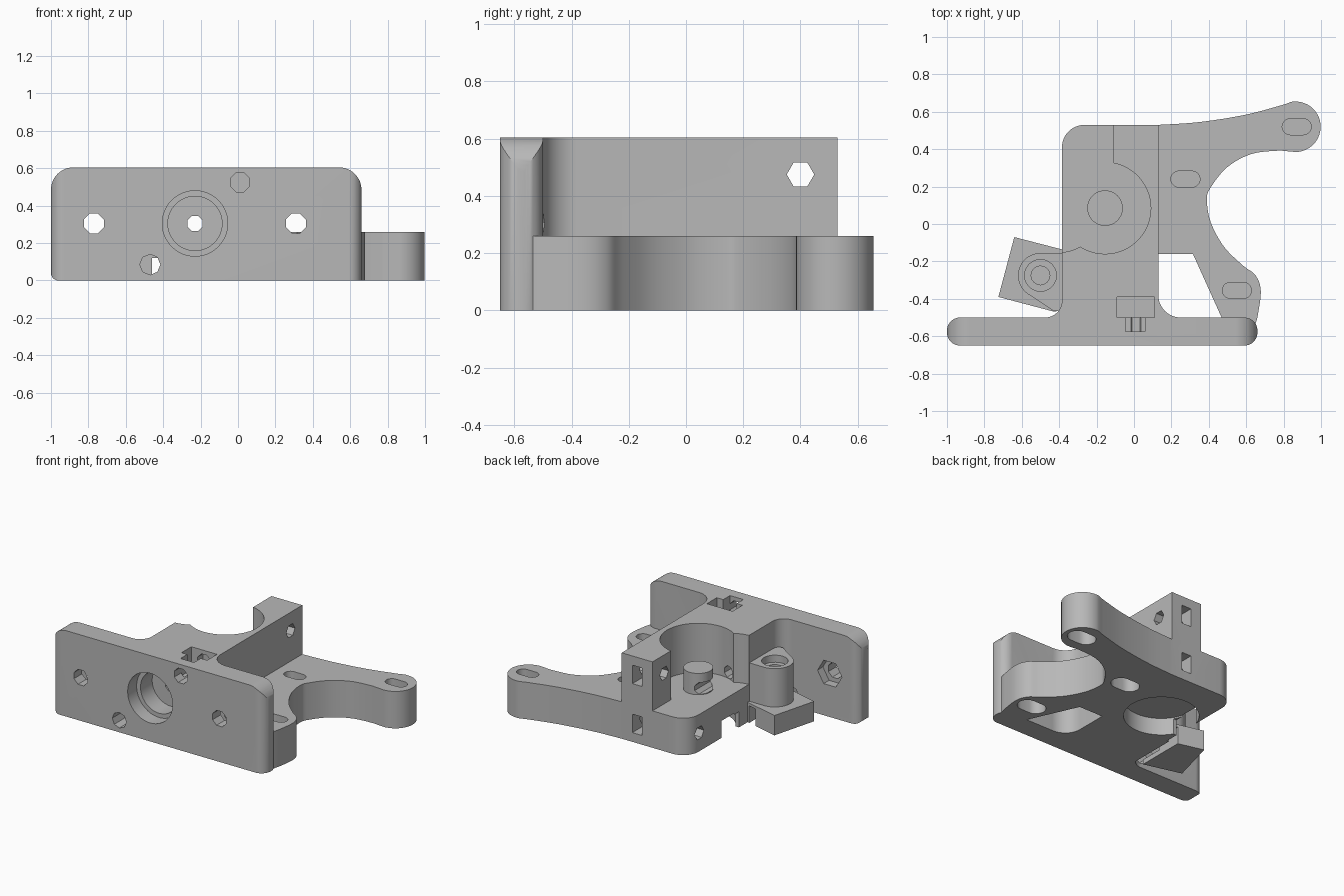
import bpy, bmesh
from math import sin, cos, pi, radians
from mathutils import Matrix, Vector

if "Cube" in bpy.data.objects:
    bpy.data.objects.remove(bpy.data.objects["Cube"])

grey = bpy.data.materials.new("plain grey")
grey.use_nodes = True
colour = (0.48, 0.48, 0.48, 1)
grey.diffuse_color = colour
grey.node_tree.nodes["Principled BSDF"].inputs["Base Color"].default_value = colour


def arc(cx, cy, r, a0, a1, n=12):
    angles = [radians(a0 + (a1 - a0) * i / n) for i in range(n + 1)]
    return [(cx + r * cos(a), cy + r * sin(a)) for a in angles]


def spline(pts, n=6):
    p = [Vector(q) for q in [pts[0]] + pts + [pts[-1]]]
    out = []
    for a, b, c, d in zip(p, p[1:], p[2:], p[3:]):
        for i in range(n):
            t = i / n
            v = b + (c - a) * t / 2 + (a * 2 - b * 5 + c * 4 - d) * t * t / 2 \
                + (b * 3 - a - c * 3 + d) * t ** 3 / 2
            out.append(tuple(v))
    return out + [pts[-1]]


def prism(name, pts, lo, hi, axis="z"):
    """Extrude an outline along an axis; outlines are xy, xz or yz."""
    place = {"z": lambda u, v, w: (u, v, w),
             "y": lambda u, v, w: (u, w, v),
             "x": lambda u, v, w: (w, u, v)}[axis]
    bm = bmesh.new()
    face = bm.faces.new([bm.verts.new(place(u, v, lo)) for u, v in pts])
    res = bmesh.ops.extrude_face_region(bm, geom=[face])
    moved = [g for g in res["geom"] if isinstance(g, bmesh.types.BMVert)]
    bmesh.ops.translate(bm, verts=moved, vec=place(0, 0, hi - lo))
    bmesh.ops.recalc_face_normals(bm, faces=bm.faces)
    me = bpy.data.meshes.new(name)
    bm.to_mesh(me)
    bm.free()
    me.materials.append(grey)
    ob = bpy.data.objects.new(name, me)
    bpy.context.collection.objects.link(ob)
    return ob


def cyl(name, u, v, r, lo, hi, axis="z", n=48, turn=0):
    return prism(name, arc(u, v, r, turn, turn + 360, n)[:-1], lo, hi, axis)


def box(name, x0, x1, y0, y1, z0, z1):
    return prism(name, [(x0, y0), (x1, y0), (x1, y1), (x0, y1)], z0, z1)


def combine(target, tool, mode="DIFFERENCE"):
    tool.hide_render = True
    mod = target.modifiers.new(mode.lower(), "BOOLEAN")
    mod.operation, mod.solver, mod.object = mode, "EXACT", tool
    bpy.context.view_layer.objects.active = target
    bpy.ops.object.modifier_apply(modifier=mod.name)
    bpy.data.objects.remove(tool)


# Front plate: rounded in plan and rounded at the upper corners
plan = (arc(-0.93, -0.57, 0.07, 180, 90) + arc(0.59, -0.57, 0.07, 90, 0)
        + arc(0.59, -0.58, 0.07, 0, -90) + arc(-0.93, -0.58, 0.07, -90, -180))
body = prism("carriage_body", plan, 0, 0.605)
front = ([(0.66, 0)] + arc(0.54, 0.485, 0.12, 0, 90)
         + arc(-0.88, 0.485, 0.12, 90, 180) + arc(-0.96, 0.04, 0.04, 180, 270, 6))
combine(body, prism("plate_outline", front, -0.8, -0.4, "y"), "INTERSECT")

# Upright block with fillets into the plate and a rounded rear corner
block = ([(0.13, 0.53)] + arc(-0.265, 0.41, 0.12, 90, 180)
         + arc(-0.475, -0.41, 0.09, 0, -90) + [(-0.475, -0.56), (0.25, -0.56)]
         + arc(0.25, -0.38, 0.12, -90, -180))
block_ob = prism("upright_block", block, 0, 0.605)

# Clearances above the low shelf
combine(block_ob, box("shelf_cut", -0.6, -0.11, 0.085, 0.7, 0.26, 0.8))
combine(block_ob, cyl("gear_pocket", -0.155, 0.085, 0.245, 0.26, 0.8))
combine(block_ob, cyl("idler_clearance", -0.4, 0.07, 0.222, 0.26, 0.8))
combine(body, block_ob, "UNION")

# Low mounting arms with rounded ends
arms = ([(0, 0.53)] + spline([(0.13, 0.53), (0.35, 0.545), (0.6, 0.585), (0.81, 0.641)])
        + arc(0.863, 0.52, 0.135, 100, -90, 24)
        + spline([(0.78, 0.393), (0.63, 0.375), (0.5, 0.305), (0.41, 0.195),
                  (0.39, 0.13), (0.41, 0.01), (0.48, -0.12), (0.58, -0.22),
                  (0.65, -0.275), (0.678, -0.36), (0.66, -0.5)])
        + [(0.64, -0.57), (0.5, -0.57), (0.315, -0.16), (0, -0.16)])
combine(body, prism("mounting_arms", arms, 0, 0.26), "UNION")

# Gear post, idler screw boss and its angled foot
combine(body, cyl("gear_post", -0.155, 0.085, 0.095, 0.2, 0.41), "UNION")
foot = [(-0.64, -0.07), (-0.725, -0.39), (-0.43, -0.468), (-0.35, -0.46), (-0.35, -0.145)]
foot_ob = prism("idler_foot", foot, 0, 0.14)
combine(foot_ob, box("foot_groove", -0.46, -0.4, -0.6, 0, -0.1, 0.12))
combine(body, foot_ob, "UNION")
boss = arc(-0.5, -0.275, 0.12, 90, 236, 24) + [(-0.43, -0.465), (-0.3, -0.46), (-0.3, -0.155)]
combine(body, prism("idler_boss", boss, 0.125, 0.41), "UNION")
combine(body, cyl("boss_counterbore", -0.5, -0.275, 0.085, 0.36, 0.5, n=24))
combine(body, cyl("boss_bore", -0.5, -0.275, 0.05, 0.18, 0.5, n=24))

# Motor recess underneath, open at the side
combine(body, cyl("motor_recess", -0.155, 0.085, 0.24, -0.1, 0.12))
combine(body, box("recess_mouth", -0.5, -0.3, -0.04, 0.12, -0.1, 0.11))

# Stepped bore in the front plate with a through hole
combine(body, cyl("front_bore_wide", -0.23, 0.305, 0.175, -0.8, -0.55, "y"))
combine(body, cyl("front_bore_deep", -0.23, 0.305, 0.145, -0.8, -0.42, "y"))
combine(body, cyl("filament_hole", -0.23, 0.305, 0.044, -0.8, 0.8, "y", 8, 22.5))

# Plate screw holes with nut traps behind
for x in (-0.77, 0.31):
    combine(body, cyl("plate_hole", x, 0.305, 0.057, -0.8, -0.4, "y", 8, 22.5))
    combine(body, cyl("plate_nut_trap", x, 0.305, 0.095, -0.56, -0.4, "y", 6))
combine(body, cyl("top_screw_hole", 0.01, 0.525, 0.055, -0.8, -0.33, "y", 8, 22.5))
combine(body, cyl("side_screw_hole", -0.47, 0.085, 0.055, -0.8, -0.3, "y", 8))

# T-shaped nut slot in the top
combine(body, box("nut_slot_wide", -0.09, 0.11, -0.5, -0.39, 0.46, 0.8))
combine(body, box("nut_slot_narrow", -0.045, 0.06, -0.575, -0.39, 0.48, 0.8))

# Hinge screw holes and nut slots at the rear of the block
for z, end in ((0.475, 0.3), (0.13, 0.06)):
    combine(body, cyl("hinge_hole", 0.4, z, 0.048, -0.6, end, "x", 6))
    combine(body, box("hinge_nut_slot", -0.027, 0.047, 0.33, 0.7, z - 0.065, z + 0.065))

# Mounting slots in the arms, recessed from both sides of a thin web
for x, y in ((0.275, 0.24), (0.87, 0.52), (0.55, -0.355)):
    for r, lo, hi in ((0.043, 0.13, 0.4), (0.065, -0.1, 0.11)):
        outline = (arc(x + 0.035, y, r, -90, 90, 10) + arc(x - 0.035, y, r, 90, 270, 10))
        combine(body, prism("mounting_slot", outline, lo, hi))

# Finish: one material, smooth curves with sharp edges
for p in body.data.polygons:
    p.material_index = 0
bpy.ops.object.select_all(action="DESELECT")
body.select_set(True)
bpy.context.view_layer.objects.active = body
bpy.ops.object.shade_smooth_by_angle(angle=radians(30))
